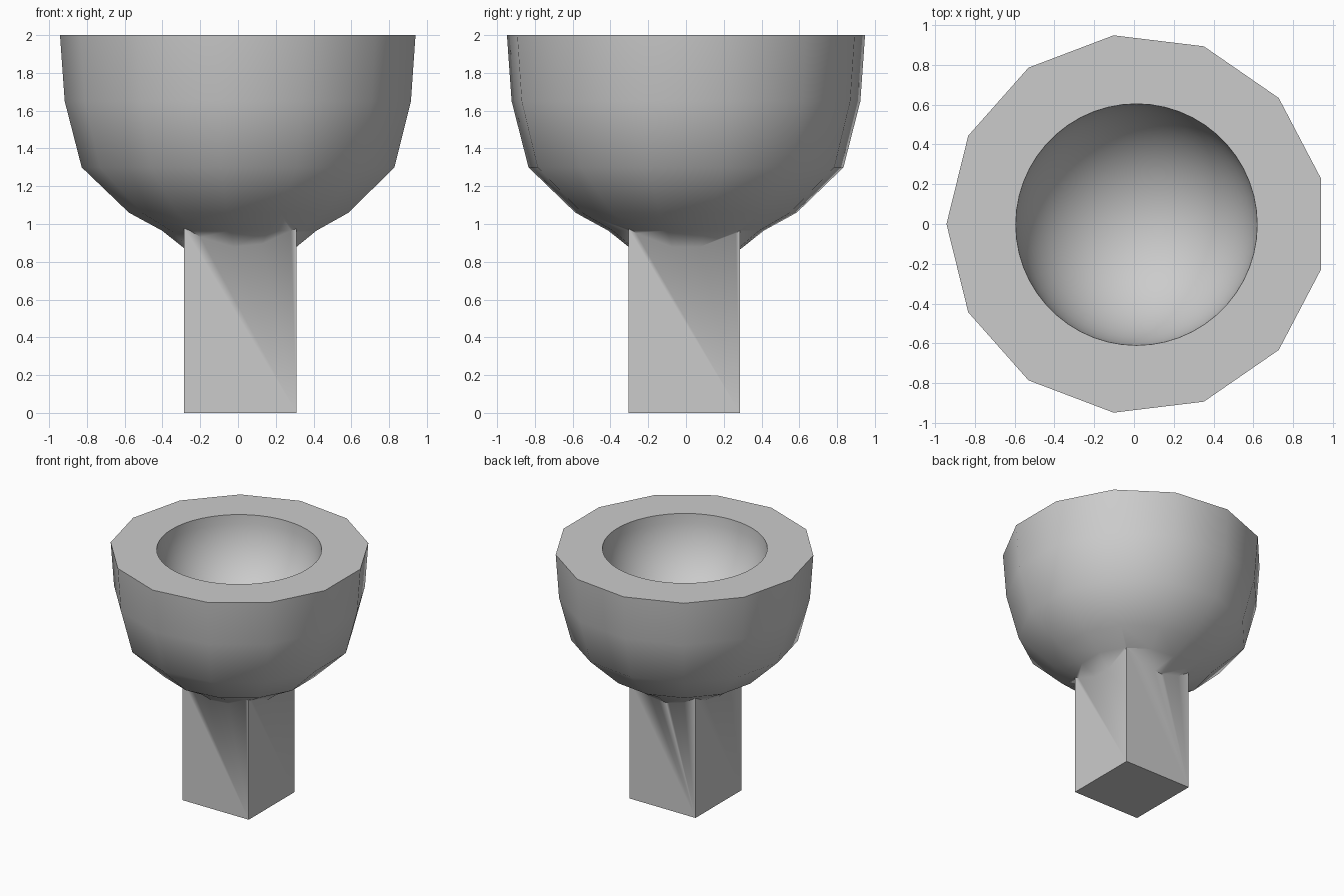
import bpy, bmesh, math

if "Cube" in bpy.data.objects:
    bpy.data.objects.remove(bpy.data.objects["Cube"])

CX = 0.0125      # shared axis of bowl and stem
SIDES = 13


def new_object(name, bm):
    bmesh.ops.recalc_face_normals(bm, faces=bm.faces)
    mesh = bpy.data.meshes.new(name)
    bm.to_mesh(mesh)
    bm.free()
    mesh.shade_smooth()
    obj = bpy.data.objects.new(name, mesh)
    bpy.context.collection.objects.link(obj)
    return obj


def boolean(obj, other, operation):
    mod = obj.modifiers.new(operation.title(), 'BOOLEAN')
    mod.operation = operation
    mod.solver = 'EXACT'
    mod.object = other
    bpy.context.view_layer.objects.active = obj
    bpy.ops.object.modifier_apply(modifier=mod.name)
    bpy.data.objects.remove(other)


# Bowl: thirteen-sided rings following the outer profile
profile = [(0.955, 2.0), (0.93, 1.65), (0.84, 1.30), (0.59, 1.06),
           (0.415, 0.965), (0.295, 0.87), (0.12, 0.80)]
bm = bmesh.new()
rings = []
for r, z in profile:
    angles = [math.pi + i * math.tau / SIDES for i in range(SIDES)]
    rings.append([bm.verts.new((CX + r * math.cos(a), r * math.sin(a), z)) for a in angles])
for upper, lower in zip(rings, rings[1:]):
    for i in range(SIDES):
        j = (i + 1) % SIDES
        bm.faces.new((upper[i], upper[j], lower[j], lower[i]))
bm.faces.new(rings[0])
bm.faces.new(rings[-1])
bowl = new_object("goblet_bowl_and_stem", bm)

# Stem: square post rising into the bowl
bm = bmesh.new()
bmesh.ops.create_cube(bm, size=1)
for v in bm.verts:
    v.co = (CX + v.co.x * 0.595, -0.01 + v.co.y * 0.59, (v.co.z + 0.5) * 1.06)
stem = new_object("stem", bm)
boolean(bowl, stem, 'UNION')

# Cavity: hemispherical hollow cut from the rim
bm = bmesh.new()
bmesh.ops.create_uvsphere(bm, u_segments=52, v_segments=26, radius=0.607)
bmesh.ops.translate(bm, verts=bm.verts, vec=(CX, -0.003, 2.001))
cavity = new_object("cavity_cutter", bm)
cavity.hide_render = True
boolean(bowl, cavity, 'DIFFERENCE')

# Soft shading, with only the crisp rim edges kept sharp
bpy.ops.object.select_all(action='DESELECT')
bowl.select_set(True)
bpy.context.view_layer.objects.active = bowl
bpy.ops.object.shade_smooth_by_angle(angle=math.radians(60))
